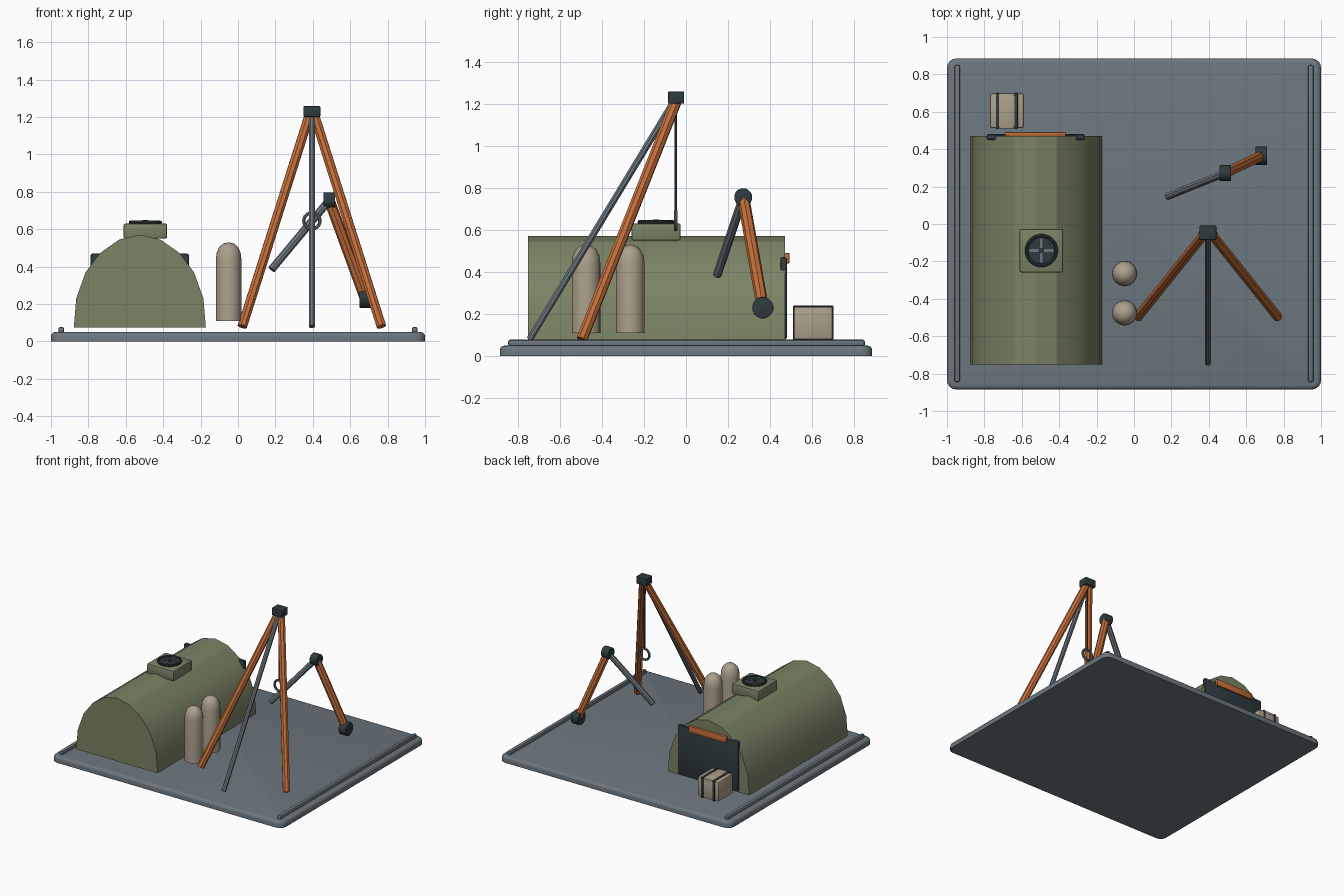
import bpy, bmesh, math
from mathutils import Vector, Matrix

cube = bpy.data.objects.get("Cube")
if cube:
    bpy.data.objects.remove(cube, do_unlink=True)


def material(name, r, g, b):
    lin = [(c / 255 / 12.92) if c < 11 else ((c / 255 + 0.055) / 1.055) ** 2.4 for c in (r, g, b)]
    mat = bpy.data.materials.new(name)
    mat.use_nodes = True
    mat.diffuse_color = (*lin, 1)
    mat.node_tree.nodes["Principled BSDF"].inputs["Base Color"].default_value = (*lin, 1)
    return mat


slate = material("slate grey", 108, 119, 126)
green = material("olive canvas", 122, 131, 101)
orange = material("burnt orange", 196, 110, 58)
beige = material("sand", 172, 160, 140)
dark = material("dark steel", 46, 59, 62)


def finish(name, bm, mat, angle=30):
    bmesh.ops.recalc_face_normals(bm, faces=bm.faces)
    mesh = bpy.data.meshes.new(name)
    bm.to_mesh(mesh)
    bm.free()
    mesh.materials.append(mat)
    mesh.shade_smooth()
    mesh.set_sharp_from_angle(angle=math.radians(angle))
    obj = bpy.data.objects.new(name, mesh)
    bpy.context.collection.objects.link(obj)
    return obj


def box(name, lo, hi, mat, bevel=0.0, segments=2):
    lo, hi = Vector(lo), Vector(hi)
    bm = bmesh.new()
    size = Matrix.Diagonal((*(hi - lo), 1))
    bmesh.ops.create_cube(bm, size=1, matrix=Matrix.Translation((lo + hi) / 2) @ size)
    if bevel:
        bmesh.ops.bevel(bm, geom=bm.edges[:], offset=bevel, segments=segments,
                        affect='EDGES', profile=0.5)
    return finish(name, bm, mat)


def rod(name, a, b, radius, mat, sides=8, bevel=0.0, angle=30):
    a, b = Vector(a), Vector(b)
    turn = (b - a).to_track_quat('Z', 'Y').to_matrix().to_4x4()
    bm = bmesh.new()
    bmesh.ops.create_cone(bm, cap_ends=True, segments=sides, radius1=radius, radius2=radius,
                          depth=(b - a).length,
                          matrix=Matrix.Translation((a + b) / 2) @ turn @ Matrix.Rotation(math.pi / sides, 4, 'Z'))
    if bevel:
        rims = [e for e in bm.edges if any(len(f.verts) > 4 for f in e.link_faces)]
        bmesh.ops.bevel(bm, geom=rims, offset=bevel, segments=2, affect='EDGES', profile=0.5)
    return finish(name, bm, mat, angle)


def lathe(name, profile, centre, mat, steps=16, axis='Z', closed=False):
    # Spin (radius, height) points around an axis
    bm = bmesh.new()
    verts = [bm.verts.new((r, 0, z)) for r, z in profile]
    edges = [bm.edges.new(p) for p in zip(verts, verts[1:])]
    if closed:
        edges.append(bm.edges.new((verts[-1], verts[0])))
    bmesh.ops.spin(bm, geom=verts + edges, cent=(0, 0, 0), axis=(0, 0, 1),
                   angle=math.tau, steps=steps)
    bmesh.ops.remove_doubles(bm, verts=bm.verts, dist=0.0005)
    if axis == 'Y':
        bmesh.ops.rotate(bm, verts=bm.verts, matrix=Matrix.Rotation(math.pi / 2, 3, 'X'))
    bmesh.ops.translate(bm, verts=bm.verts, vec=centre)
    return finish(name, bm, mat, 35)


def ring(name, centre, radius, thickness, mat, axis='Z'):
    section = [(radius + thickness * math.cos(i * math.tau / 8), thickness * math.sin(i * math.tau / 8))
               for i in range(8)]
    return lathe(name, section, centre, mat, 24, axis, closed=True)


# Platform with rounded corners and softened top rim
bm = bmesh.new()
bmesh.ops.create_cube(bm, size=1, matrix=Matrix.Translation((0, 0, 0.025)) @ Matrix.Diagonal((2, 1.77, 0.05, 1)))
upright = [e for e in bm.edges if abs(e.verts[0].co.z - e.verts[1].co.z) > 0.01]
bmesh.ops.bevel(bm, geom=upright, offset=0.05, segments=4, affect='EDGES', profile=0.5)
rim = [e for e in bm.edges if all(v.co.z > 0.04 for v in e.verts)]
bmesh.ops.bevel(bm, geom=rim, offset=0.022, segments=3, affect='EDGES', profile=0.5)
platform = finish("platform", bm, slate)

# Side rails
for side, x in (("left", 0.945), ("right", -0.945)):
    box(side + "_rail", (x - 0.015, -0.845, 0.045), (x + 0.015, 0.85, 0.078), slate, 0.01)

# Arched shelter
cx = -0.525
half = [(0.353, 0.075), (0.34, 0.23), (0.29, 0.37), (0.21, 0.475), (0.11, 0.545)]
arch = [(-x, z) for x, z in half] + [(0, 0.57)] + half[::-1]
bm = bmesh.new()
end = bm.faces.new([bm.verts.new((cx + x, -0.75, z)) for x, z in arch])
grown = bmesh.ops.extrude_face_region(bm, geom=[end], use_keep_orig=True)
bmesh.ops.translate(bm, verts=[g for g in grown["geom"] if isinstance(g, bmesh.types.BMVert)], vec=(0, 1.22, 0))
finish("shelter", bm, green, 20)

# Back door and its handle bar
box("back_door", (cx - 0.263, 0.448, 0.08), (cx + 0.263, 0.48, 0.47), dark, 0.01)
box("door_bar", (cx - 0.165, 0.47, 0.44), (cx + 0.16, 0.492, 0.49), orange, 0.005)

# Roof vent with grille
vx, vy = -0.495, -0.142
box("vent_housing", (vx - 0.116, vy - 0.116, 0.55), (vx + 0.116, vy + 0.116, 0.63), green, 0.008)
rod("vent_disc", (vx, vy, 0.62), (vx, vy, 0.636), 0.085, dark, 24)
ring("vent_ring", (vx, vy, 0.637), 0.08, 0.009, dark)
box("vent_blade_x", (vx - 0.065, vy - 0.007, 0.63), (vx + 0.065, vy + 0.007, 0.643), slate)
box("vent_blade_y", (vx - 0.007, vy - 0.065, 0.63), (vx + 0.007, vy + 0.065, 0.643), slate)
rod("vent_hub", (vx, vy, 0.63), (vx, vy, 0.65), 0.015, dark, 12)

# Gas canisters
bottle = [(0, 0.11), (0.068, 0.11), (0.068, 0.44), (0.064, 0.475), (0.05, 0.505), (0.03, 0.523), (0, 0.53)]
for i, y in enumerate((-0.265, -0.475)):
    lathe(f"canister_{i + 1}", bottle, (-0.05, y, 0), beige)

# Supply crate with straps
bx = -0.68
box("crate", (bx - 0.09, 0.512, 0.078), (bx + 0.092, 0.698, 0.235), beige, 0.012)
for i, x in enumerate((bx - 0.05, bx + 0.05)):
    box(f"crate_strap_{i + 1}", (x - 0.009, 0.508, 0.076), (x + 0.009, 0.702, 0.24), dark, 0.004)
box("crate_lid", (bx - 0.04, 0.51, 0.22), (bx + 0.04, 0.7, 0.238), beige, 0.004)

# Tripod
ax, ay = 0.395, -0.045
box("tripod_head", (ax - 0.045, ay - 0.04, 1.2), (ax + 0.045, ay + 0.036, 1.258), dark, 0.005)
for side, s in (("left", 1), ("right", -1)):
    rod(side + "_tripod_leg", (ax + s * 0.012, ay, 1.215), (ax + s * 0.372, -0.495, 0.08), 0.027, orange)
rod("front_tripod_leg", (ax, ay - 0.01, 1.215), (ax, -0.743, 0.08), 0.017, slate)

# Hanging line and ring
rod("hoist_line", (ax, ay - 0.004, 1.21), (ax, ay - 0.004, 0.69), 0.007, dark)
ring("hoist_ring", (ax, ay - 0.004, 0.645), 0.043, 0.009, slate, 'Y')

# Jointed arm
base, elbow, tip = Vector((0.68, 0.365, 0.23)), Vector((0.488, 0.272, 0.755)), Vector((0.18, 0.148, 0.385))
rod("lower_arm", base, elbow, 0.029, orange)
rod("upper_arm", elbow, tip, 0.021, slate)
for name, joint, r in (("base_joint", base, 0.051), ("elbow_joint", elbow, 0.043)):
    off = Vector((0.031, 0, 0))
    rod(name, joint - off, joint + off, r, dark, 16, 0.004)
